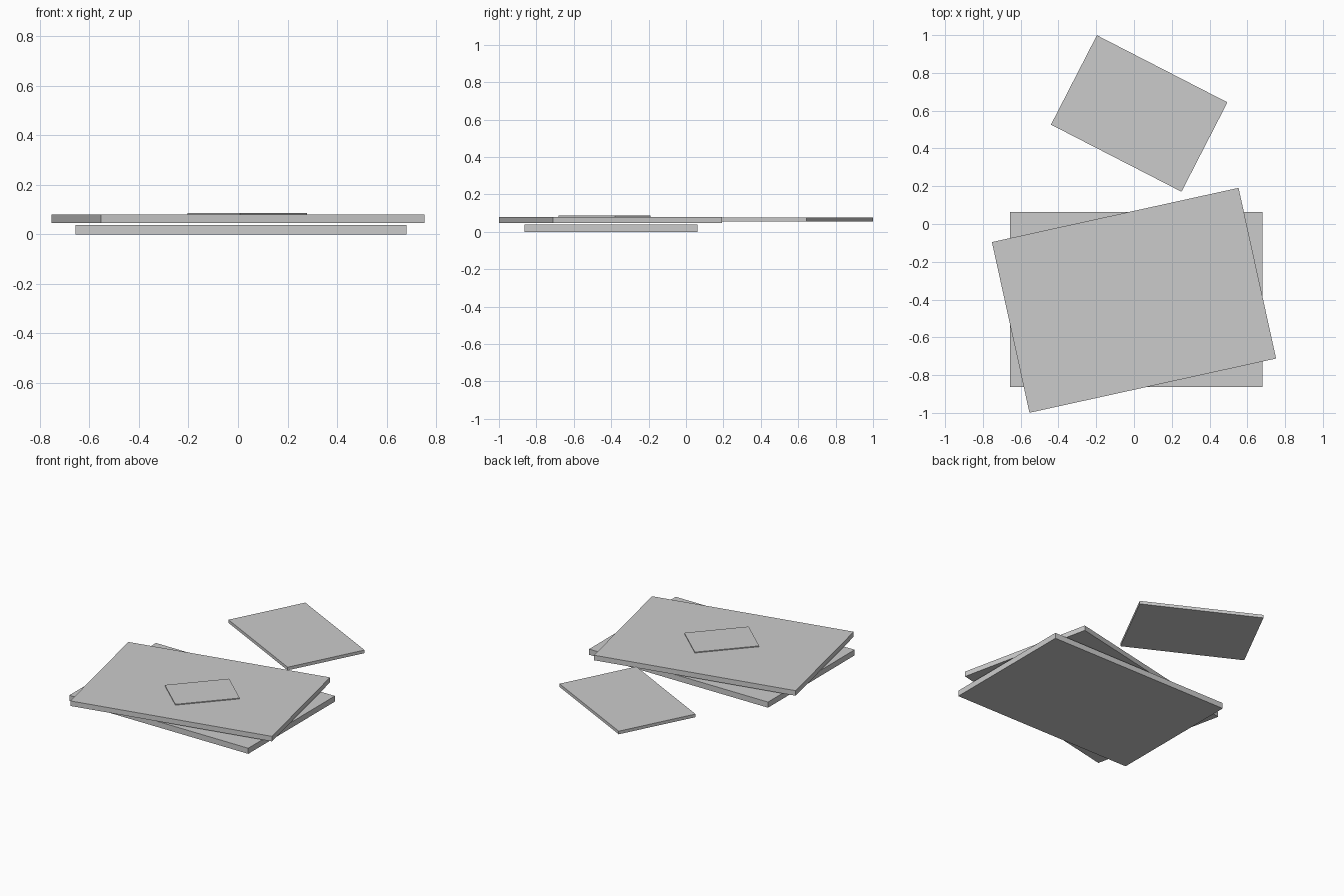
import bpy
import math

if "Cube" in bpy.data.objects:
    bpy.data.objects.remove(bpy.data.objects["Cube"])


def slab(name, center, size, z_range, angle):
    """Flat rectangular slab turned about the vertical axis."""
    z0, z1 = z_range
    bpy.ops.mesh.primitive_cube_add(
        size=1,
        location=(center[0], center[1], (z0 + z1) / 2),
        rotation=(0, 0, math.radians(angle)))
    obj = bpy.context.object
    obj.name = name
    obj.scale = (size[0], size[1], z1 - z0)
    bpy.ops.object.transform_apply(location=False, rotation=False, scale=True)
    return obj


# Two large stacked slabs, the upper one turned
slab("lower_book", (0.012, -0.40), (1.337, 0.925), (0.0, 0.038), 0)
slab("upper_book", (0.0, -0.404), (1.337, 0.925), (0.046, 0.08), 12.4)

# Small card lying on the upper slab
slab("top_card", (0.0375, -0.435), (0.404, 0.287), (0.08, 0.086), 48)

# Separate smaller slab behind the stack
slab("small_book", (0.0275, 0.585), (0.777, 0.532), (0.055, 0.076), -27.2)
